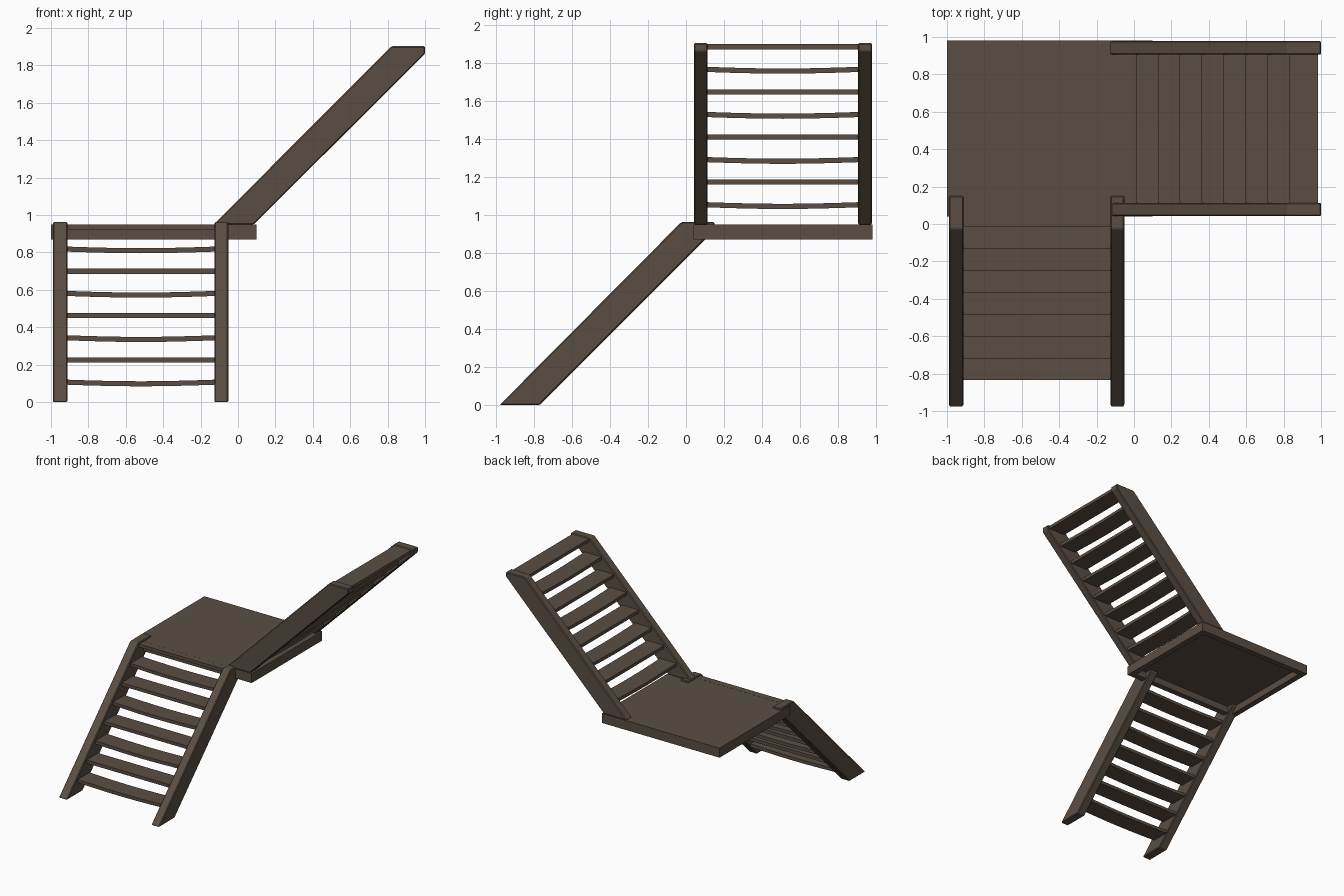
import bpy, bmesh, math

if "Cube" in bpy.data.objects:
    bpy.data.objects.remove(bpy.data.objects["Cube"])

wood = bpy.data.materials.new("dark brown wood")
wood.diffuse_color = (0.102, 0.076, 0.056, 1)
wood.use_nodes = True
wood.node_tree.nodes["Principled BSDF"].inputs["Base Color"].default_value = wood.diffuse_color


def finish(name, bm, bevel=0.0):
    bmesh.ops.recalc_face_normals(bm, faces=bm.faces)
    me = bpy.data.meshes.new(name)
    bm.to_mesh(me)
    bm.free()
    me.materials.append(wood)
    ob = bpy.data.objects.new(name, me)
    bpy.context.collection.objects.link(ob)
    if bevel:
        mod = ob.modifiers.new("edge", 'BEVEL')
        mod.width = bevel
        mod.segments = 1
    return ob


def prism(name, profile, lo, hi, place, bevel=0.006):
    """Extrude a (run, height) profile sideways from lo to hi."""
    bm = bmesh.new()
    a = [bm.verts.new(place(r, lo, z)) for r, z in profile]
    b = [bm.verts.new(place(r, hi, z)) for r, z in profile]
    bm.faces.new(a)
    bm.faces.new(b[::-1])
    n = len(a)
    for i in range(n):
        bm.faces.new((a[i], a[(i + 1) % n], b[(i + 1) % n], b[i]))
    return finish(name, bm, bevel)


def tread(name, r0, r1, lo, hi, z0, z1, sag, place):
    """Flat board, or a worn board that dips in the middle."""
    bm = bmesh.new()
    n = 6 if sag else 1
    rings = []
    for i in range(n + 1):
        t = i / n
        d = sag * math.sin(math.pi * t)
        s = lo + (hi - lo) * t
        rings.append([bm.verts.new(place(r, s, z - d))
                      for r, z in ((r0, z0), (r1, z0), (r1, z1), (r0, z1))])
    for p, q in zip(rings, rings[1:]):
        for k in range(4):
            bm.faces.new((p[k], p[(k + 1) % 4], q[(k + 1) % 4], q[k]))
    bm.faces.new(rings[0])
    bm.faces.new(rings[-1][::-1])
    return finish(name, bm)


def box(name, x0, x1, y0, y1, z0, z1, bevel=0.0):
    return prism(name, [(x0, z0), (x1, z0), (x1, z1), (x0, z1)], y0, y1,
                 lambda r, s, z: (r, s, z), bevel)


def flight(name, place, profile, sides, front, step, base):
    # two sloping stringers
    for i, (lo, hi) in enumerate(sides):
        prism(f"{name}_stringer_{i + 1}", profile, lo, hi, place)
    # eight open treads, every other one sagging
    for i in range(8):
        z = base + 0.1186 * i
        r = front + step * i
        depth = 0.055 if (name == "lower" and i == 7) else 0.155
        tread(f"{name}_tread_{i + 1}", r, r + depth, sides[0][1] - 0.01,
              sides[1][0] + 0.01, z - 0.027, z, 0.009 if i % 2 == 0 else 0, place)


# lower flight climbs towards +y
flight("lower", lambda r, s, z: (s, r, z),
       [(-0.98, 0), (-0.77, 0), (0.15, 0.92), (0.15, 0.962), (-0.025, 0.962)],
       [(-0.99, -0.912), (-0.126, -0.052)], -0.835, 0.117, 0.12)

# upper flight climbs towards +x
flight("upper", lambda r, s, z: (r, s, z),
       [(-0.13, 0.95), (0.085, 0.95), (1.0, 1.862), (1.0, 1.903), (0.822, 1.903)],
       [(0.042, 0.113), (0.905, 0.978)], 0.01, 0.117, 1.067)

# landing deck and the beams under its edge
box("landing_deck", -1.0, 0.1, 0.04, 0.98, 0.928, 0.95)
box("landing_front_beam", -1.0, 0.1, 0.04, 0.09, 0.87, 0.928)
box("landing_back_beam", -1.0, 0.1, 0.93, 0.98, 0.87, 0.928)
box("landing_left_beam", -1.0, -0.95, 0.09, 0.93, 0.87, 0.928)
box("landing_right_beam", 0.05, 0.1, 0.09, 0.93, 0.87, 0.928)
